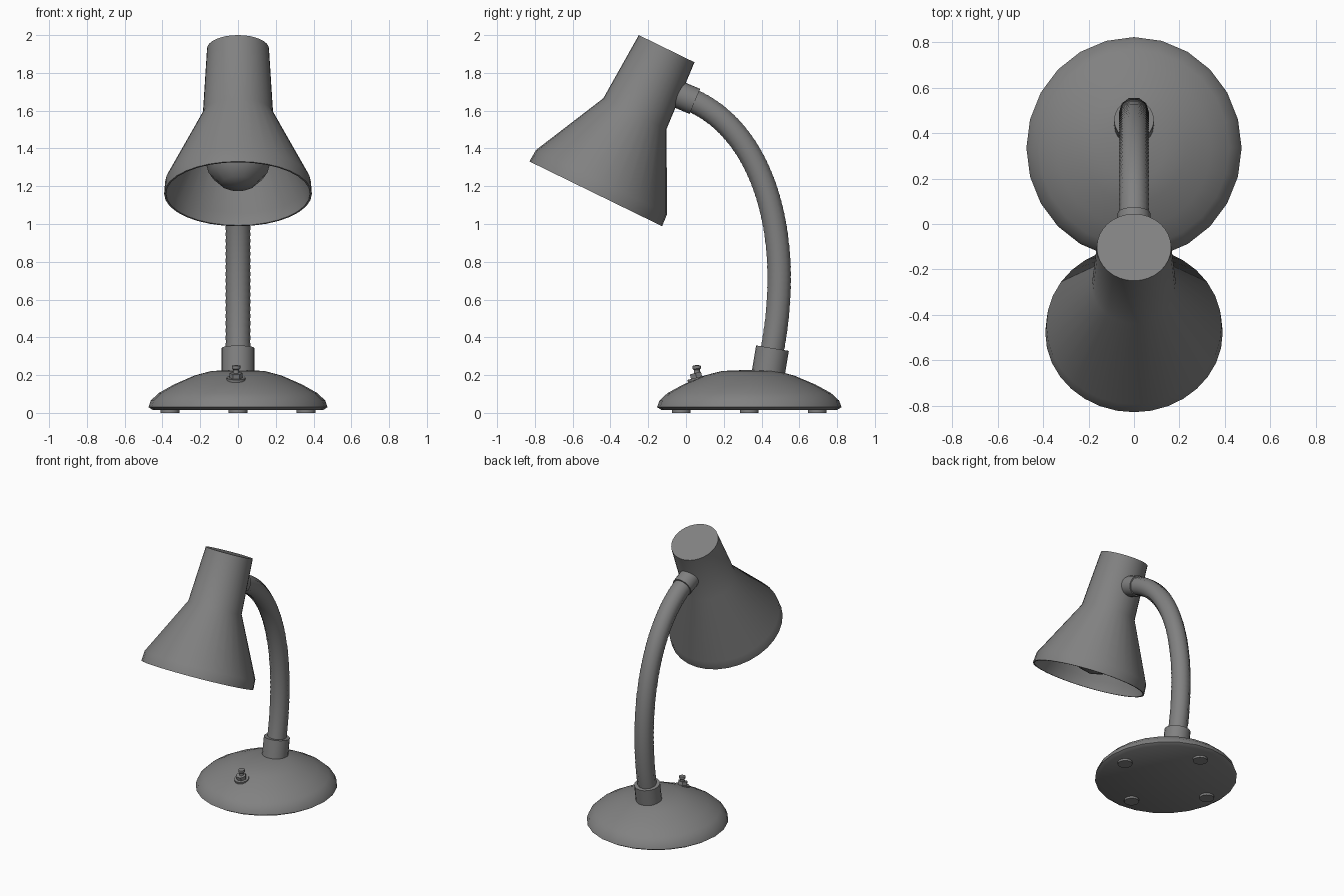
import bpy, math
from mathutils import Vector
from mathutils.geometry import interpolate_bezier
import bmesh

old = bpy.data.objects.get("Cube")
if old:
    bpy.data.objects.remove(old)

grey = bpy.data.materials.new("lamp grey")
grey.use_nodes = True
grey.diffuse_color = (0.22, 0.22, 0.22, 1)
grey.node_tree.nodes["Principled BSDF"].inputs["Base Color"].default_value = (0.22, 0.22, 0.22, 1)


def smooth(obj, angle):
    bpy.ops.object.select_all(action='DESELECT')
    obj.select_set(True)
    bpy.context.view_layer.objects.active = obj
    bpy.ops.object.shade_smooth_by_angle(angle=math.radians(angle))


def lathe(name, profile, origin, axis=(0, 0, 1), sides=24, angle=35):
    """Turn a (radius, height) profile around an axis starting at origin."""
    bm = bmesh.new()
    verts = [bm.verts.new((r, 0, h)) for r, h in profile]
    edges = [bm.edges.new(pair) for pair in zip(verts, verts[1:])]
    bmesh.ops.spin(bm, geom=verts + edges, cent=(0, 0, 0), axis=(0, 0, 1),
                   angle=math.tau, steps=sides, use_merge=True)
    bmesh.ops.remove_doubles(bm, verts=bm.verts, dist=0.0005)
    bmesh.ops.recalc_face_normals(bm, faces=bm.faces)
    mesh = bpy.data.meshes.new(name)
    bm.to_mesh(mesh)
    bm.free()
    mesh.materials.append(grey)
    obj = bpy.data.objects.new(name, mesh)
    bpy.context.collection.objects.link(obj)
    obj.location = origin
    obj.rotation_euler = Vector(axis).to_track_quat('Z', 'Y').to_euler()
    smooth(obj, angle)
    return obj


def rod(name, radius, length, origin, axis=(0, 0, 1), sides=20):
    return lathe(name, [(0, 0), (radius, 0), (radius, length), (0, length)], origin, axis, sides)


# Domed base with four small feet
base_y = 0.335
base = lathe("base", [(0, .015), (.45, .015), (.474, .03), (.462, .065), (.42, .105),
                      (.34, .15), (.23, .198), (.14, .222), (0, .228)], (0, base_y, 0))
base.scale.y = 1.03
for i in range(4):
    a = i * math.pi / 2
    rod("foot", .05, .02, (.36 * math.cos(a), base_y + .36 * math.sin(a), 0), sides=16)

# Toggle switch on the front of the base
tilt = Vector((0, -.25, 1)).normalized()
spot = Vector((-.01, .06, .17))
rod("switch_washer", .05, .017, spot, tilt, 16)
rod("switch_nut", .035, .042, spot, tilt, 6)
lathe("switch_knob", [(0, 0), (.016, 0), (.016, .058), (.022, .064), (.022, .08), (0, .084)],
      spot, (0, -.05, 1), 12)

# Collars at both ends of the arm
rod("lower_collar", .088, .17, (0, .43, .175), (0, .165, 1))
rod("upper_collar", .072, .105, (0, -.05, 1.69), (0, .92, -.39))

# Finely ribbed gooseneck arm
path = interpolate_bezier(Vector((0, .45, .3)), Vector((0, .58, .93)),
                          Vector((0, .41, 1.49)), Vector((0, .03, 1.655)), 97)
curve = bpy.data.curves.new("arm", 'CURVE')
curve.dimensions = '3D'
curve.bevel_depth = .066
curve.bevel_resolution = 3
spline = curve.splines.new('POLY')
spline.points.add(len(path) - 1)
for i, (point, co) in enumerate(zip(spline.points, path)):
    point.co = (*co, 1)
    point.radius = 1 if i % 2 else .97
curve.materials.append(grey)
arm = bpy.data.objects.new("arm", curve)
bpy.context.collection.objects.link(arm)
bpy.ops.object.select_all(action='DESELECT')
arm.select_set(True)
bpy.context.view_layer.objects.active = arm
bpy.ops.object.convert(target='MESH')
smooth(bpy.context.view_layer.objects.active, 40)

# Hollow shade, measured from its closed cap down to the rim
cap = Vector((0, -.1025, 1.928))
down = Vector((0, -.439, -.899)).normalized()
wall = .01
outer = [(.164, 0), (.186, .383), (.386, .785), (.391, .855)]
inner = [(r - wall, h) for r, h in reversed(outer[1:])] + [(.164 - wall, wall)]
lathe("shade", [(0, 0)] + outer + inner + [(0, wall)], cap, down, 32)

# Bulb and socket inside the shade
rod("socket", .09, .33, cap + down * .05, down, 16)
radius = .18
dome = [(radius * math.cos(a), .64 + radius * math.sin(a))
        for a in (math.radians(d) for d in range(-60, 91, 30))]
lathe("bulb", [(0, .36), (.07, .36), (.075, .45)] + dome, cap, down, 10, 50)
